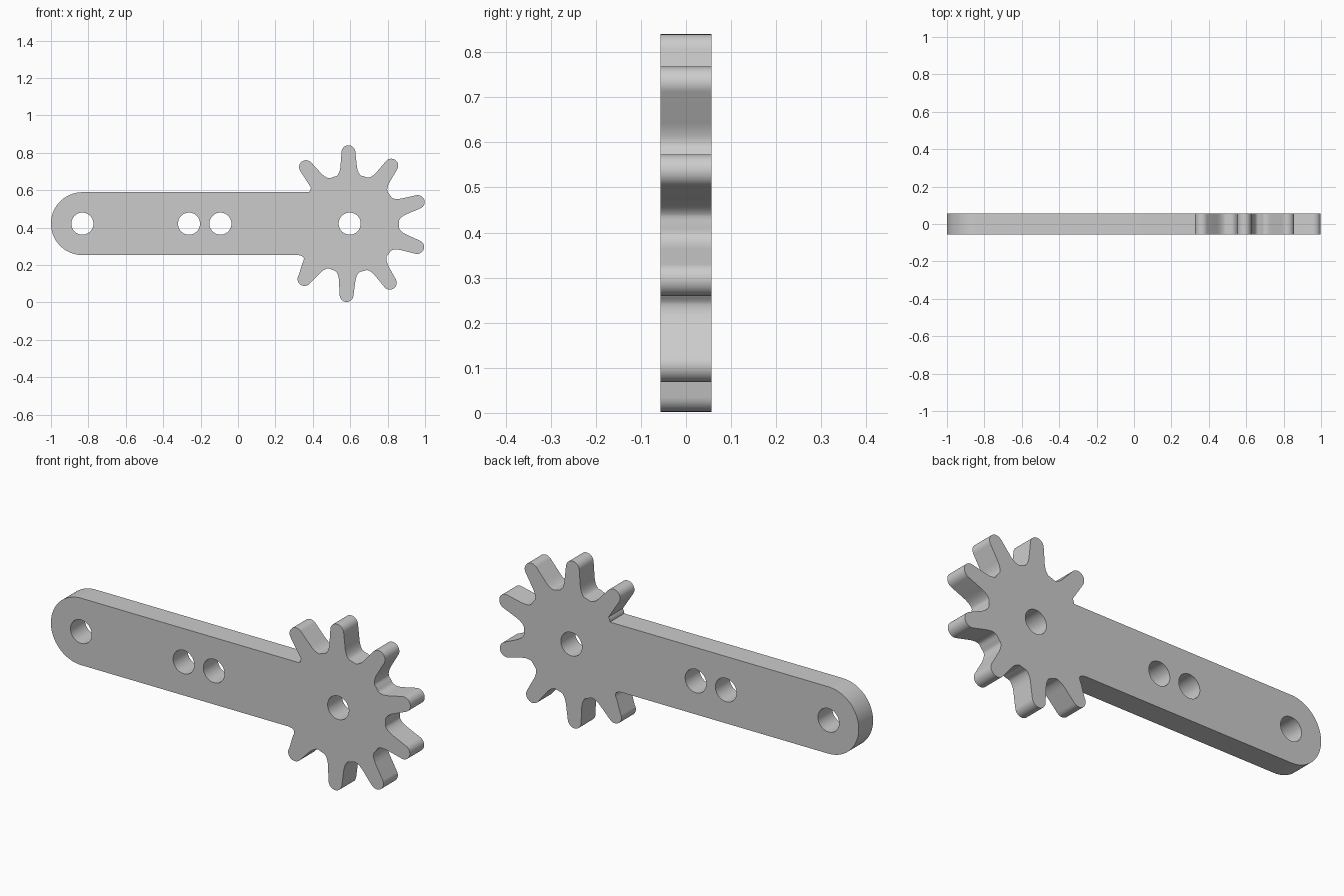
import bpy, bmesh, math
from mathutils import Vector, Matrix

cube = bpy.data.objects.get("Cube")
if cube:
    bpy.data.objects.remove(cube)

HALF_THICK = 0.057
MID_Z = 0.421
GEAR = Vector((0.597, MID_Z))
PIVOT_X, ARM_R = -0.832, 0.168
HOLE_R = 0.059
TEETH, STEP, MID_ANGLE = 8, 36.7, -0.75
ROOT_R, TIP_R, TIP_CENTRE = 0.264, 0.037, 0.382


def arc(centre, radius, start, end, count):
    """Points on an arc, angles in degrees."""
    angles = [math.radians(start + (end - start) * i / count) for i in range(count + 1)]
    return [Vector(centre) + radius * Vector((math.cos(a), math.sin(a))) for a in angles]


def bend(a, b, c, count=7):
    """Rounded corner from a to c, pulled towards b."""
    a, b, c = Vector(a), Vector(b), Vector(c)
    ts = [i / count for i in range(count + 1)]
    return [a * (1 - t) ** 2 + b * 2 * t * (1 - t) + c * t * t for t in ts]


def tooth(index):
    """Clockwise tooth outline, with root fillets only where a gap adjoins."""
    root_start = arc((0, 0), ROOT_R, STEP / 2, 14.5, 2)
    fillet = root_start[:-1] + bend(root_start[-1], (0.267, 0.049), (0.305, 0.044))
    tip = arc((TIP_CENTRE, 0), TIP_R, 85, -85, 14)
    other = [Vector((p.x, -p.y)) for p in reversed(fillet)][:-1]
    pts = (fillet if index > 0 else []) + tip + (other if index < TEETH - 1 else [])
    turn = Matrix.Rotation(math.radians(MID_ANGLE + STEP * ((TEETH - 1) / 2 - index)), 2)
    return [GEAR + turn @ p for p in pts]


# Outline: rounded arm end, upper arm edge, gear teeth, lower arm edge
top_z, low_z = MID_Z + ARM_R, MID_Z - ARM_R
outline = arc((PIVOT_X, MID_Z), ARM_R, 270, 90, 40)
outline += bend((0.383, top_z), (0.383, 0.602), (0.391, 0.612), 3)
for i in range(TEETH):
    outline += tooth(i)
outline += bend((0.345, 0.212), (0.368, 0.25), (0.318, low_z))

# Through holes
loops = [outline]
for x in (PIVOT_X, -0.262, -0.094, GEAR.x):
    loops.append(arc((x, MID_Z), HOLE_R, 0, 360, 40)[:-1])

# Fill the profile and extrude it to the plate thickness
bm = bmesh.new()
edges = []
for loop in loops:
    verts = [bm.verts.new((p.x, -HALF_THICK, p.y)) for p in loop]
    edges += [bm.edges.new((v, verts[(i + 1) % len(verts)])) for i, v in enumerate(verts)]
bmesh.ops.triangle_fill(bm, edges=edges, use_beauty=True, normal=(0, -1, 0))
extruded = bmesh.ops.extrude_face_region(bm, geom=bm.faces[:], use_keep_orig=True)
moved = [g for g in extruded["geom"] if isinstance(g, bmesh.types.BMVert)]
bmesh.ops.translate(bm, verts=moved, vec=(0, 2 * HALF_THICK, 0))
bmesh.ops.recalc_face_normals(bm, faces=bm.faces[:])
mesh = bpy.data.meshes.new("gear_arm")
bm.to_mesh(mesh)
bm.free()

# Plain grey material
grey = bpy.data.materials.new("light_grey")
grey.use_nodes = True
colour = (0.6, 0.6, 0.6, 1)
grey.diffuse_color = colour
grey.node_tree.nodes["Principled BSDF"].inputs["Base Color"].default_value = colour
mesh.materials.append(grey)

arm = bpy.data.objects.new("gear_arm", mesh)
bpy.context.collection.objects.link(arm)
bpy.ops.object.select_all(action="DESELECT")
arm.select_set(True)
bpy.context.view_layer.objects.active = arm
bpy.ops.object.shade_smooth_by_angle(angle=math.radians(30))
